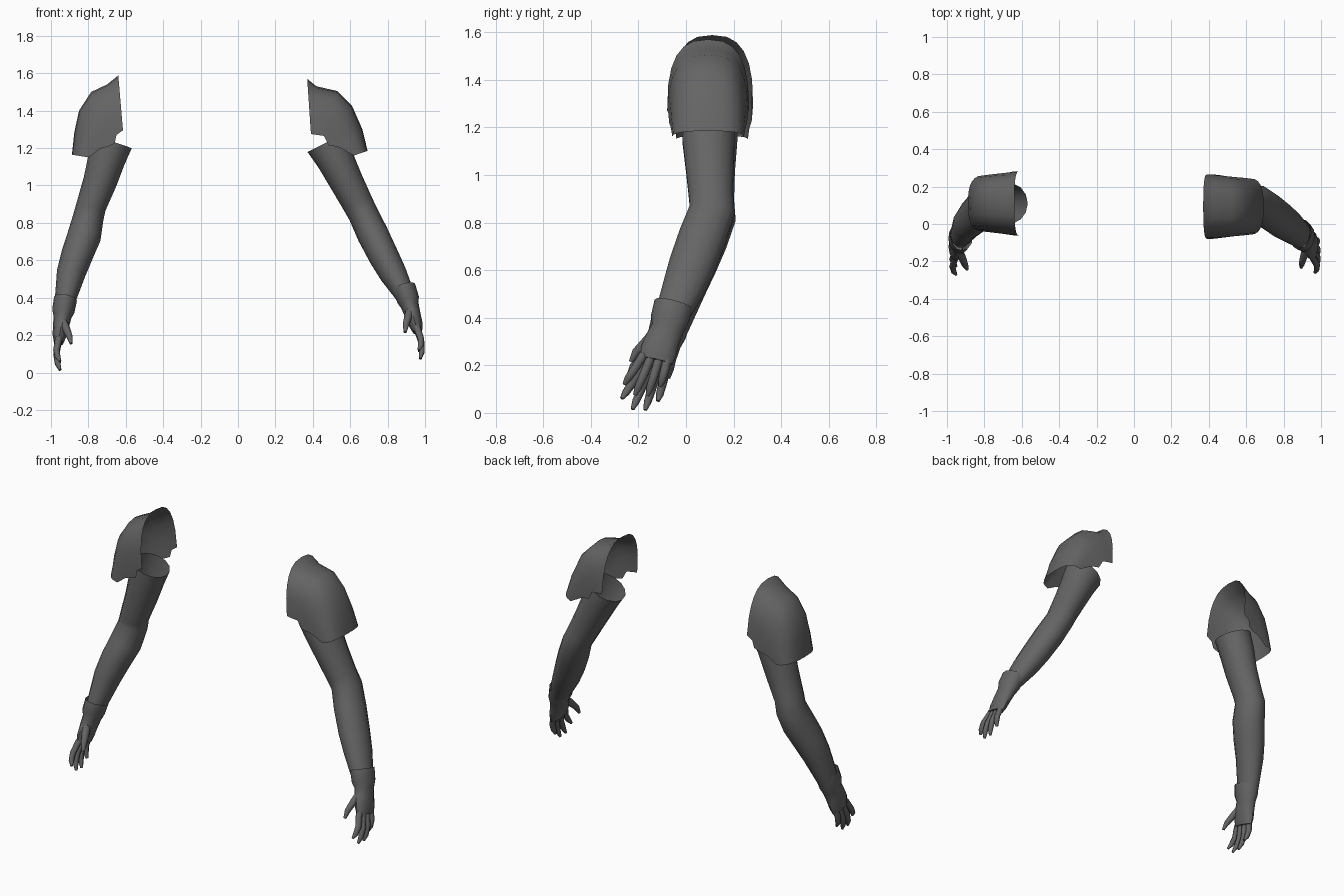
import bpy, bmesh, math
from mathutils import Vector

if "Cube" in bpy.data.objects:
    bpy.data.objects.remove(bpy.data.objects["Cube"])

grey = bpy.data.materials.new("charcoal_grey")
grey.diffuse_color = (0.13, 0.13, 0.13, 1)
grey.use_nodes = True
grey.node_tree.nodes["Principled BSDF"].inputs["Base Color"].default_value = grey.diffuse_color


def finish(name, bm, angle=50):
    bmesh.ops.recalc_face_normals(bm, faces=bm.faces)
    me = bpy.data.meshes.new(name)
    bm.to_mesh(me)
    bm.free()
    me.materials.append(grey)
    ob = bpy.data.objects.new(name, me)
    bpy.context.collection.objects.link(ob)
    bpy.ops.object.select_all(action='DESELECT')
    ob.select_set(True)
    bpy.context.view_layer.objects.active = ob
    bpy.ops.object.shade_smooth_by_angle(angle=math.radians(angle))
    return ob


def loft(bm, rings, closed=True):
    """Skin a list of vertex rings."""
    for a, b in zip(rings, rings[1:]):
        n = len(a)
        for i in range(n if closed else n - 1):
            j = (i + 1) % n
            bm.faces.new((a[i], a[j], b[j], b[i]))


def tube(bm, sections, sides, cap_start=False, cap_end=True):
    """Oval tube through sections (x, y, z, thickness radius, y radius)."""
    pts = [Vector(s[:3]) for s in sections]
    rings = []
    for i, s in enumerate(sections):
        t = (pts[min(i + 1, len(pts) - 1)] - pts[max(i - 1, 0)]).normalized()
        v = (Vector((0, 1, 0)) - t * t.y).normalized()
        u = v.cross(t)
        rings.append([bm.verts.new(pts[i] + u * s[3] * math.cos(a) + v * s[4] * math.sin(a))
                      for a in (2 * math.pi * k / sides for k in range(sides))])
    loft(bm, rings)
    if cap_start:
        bm.faces.new(rings[0])
    if cap_end:
        bm.faces.new(rings[-1])


def sleeve(name, profile, y_mid):
    """Shoulder cap: half-oval arches from front edge over the top to the back edge.
    profile rows: apex x, apex z, lower edge x, lower edge z, half depth."""
    bm = bmesh.new()
    rings = []
    n = 12
    for ax, az, px, pz, half in profile:
        ring = []
        for k in range(n + 1):
            a = math.pi * k / n
            c, s = math.cos(a), math.sin(a) ** 0.75
            y = -half * math.copysign(abs(c) ** 0.75, c)
            ring.append(bm.verts.new((px + (ax - px) * s, y_mid + y, pz + (az - pz) * s)))
        rings.append(ring)
    loft(bm, rings, closed=False)
    finish(name, bm)


def hand(name, side, wrist, lean):
    """Glove with cuff, palm, four fingers and a thumb, as offsets from the wrist."""
    w = Vector(wrist)

    def place(rows):
        return [(w.x + side * (o - lean * dz), w.y + y, w.z + dz, rx, ry)
                for o, y, dz, rx, ry in rows]

    bm = bmesh.new()
    # flared cuff and palm
    tube(bm, place([(-.012, .018, .035, .062, .083), (0, 0, -.03, .060, .080),
                    (.005, -.008, -.065, .048, .068), (.012, -.028, -.11, .043, .072),
                    (.02, -.045, -.16, .038, .076), (.025, -.055, -.20, .026, .070)]), 12)
    # fingers
    for ky, ty, tz in ((-.108, -.19, -.30), (-.073, -.145, -.345),
                       (-.038, -.092, -.348), (-.003, -.038, -.31)):
        my, mz = (ky + ty) / 2, (-.18 + tz) / 2
        tube(bm, place([(.024, ky, -.175, .019, .019), (.037, my, mz, .017, .018),
                        (.03, ty * .8 + ky * .2, tz * .8 - .036, .015, .016),
                        (.017, ty, tz, .007, .008)]), 8, True)
    # thumb
    tube(bm, place([(.005, -.055, -.08, .022, .026), (-.015, -.10, -.125, .021, .022),
                    (-.032, -.14, -.165, .017, .018), (-.042, -.162, -.205, .008, .009)]), 8, True)
    finish(name, bm)


def arm(name, sections):
    bm = bmesh.new()
    tube(bm, sections, 14, cap_end=False)
    finish(name, bm)


# Arms: upper arm, elbow and forearm
arm("right_arm", [
    (.475, .095, 1.23, .115, .11), (.52, .095, 1.14, .10, .112), (.58, .10, 1.02, .090, .102),
    (.637, .105, .91, .083, .095), (.668, .11, .85, .080, .098), (.72, .07, .74, .084, .102),
    (.78, .025, .62, .080, .099), (.83, -.01, .527, .073, .090), (.895, -.06, .41, .052, .072)])
arm("left_arm", [
    (-.67, .11, 1.235, .108, .11), (-.703, .11, 1.14, .10, .108), (-.738, .108, 1.02, .090, .100),
    (-.785, .11, .89, .080, .094), (-.80, .115, .83, .082, .098), (-.822, .075, .73, .090, .102),
    (-.86, .035, .63, .085, .099), (-.893, 0, .53, .077, .088), (-.93, -.06, .36, .052, .072)])

# Gloved hands
hand("right_hand", 1, (.905, -.07, .42), .15)
hand("left_hand", -1, (-.934, -.08, .36), 0)

# Short sleeves, open at the neck side and underneath
sleeve("right_sleeve", [
    (.37, 1.57, .39, 1.275, .172), (.42, 1.53, .425, 1.27, .172), (.53, 1.505, .46, 1.265, .168),
    (.61, 1.425, .485, 1.215, .163), (.665, 1.30, .54, 1.205, .158),
    (.693, 1.185, .62, 1.16, .150)], .093)
sleeve("left_sleeve", [
    (-.64, 1.588, -.615, 1.295, .172), (-.70, 1.54, -.65, 1.27, .170), (-.785, 1.50, -.66, 1.225, .166),
    (-.85, 1.40, -.69, 1.21, .161), (-.875, 1.285, -.74, 1.195, .156),
    (-.888, 1.165, -.80, 1.15, .150)], .11)
